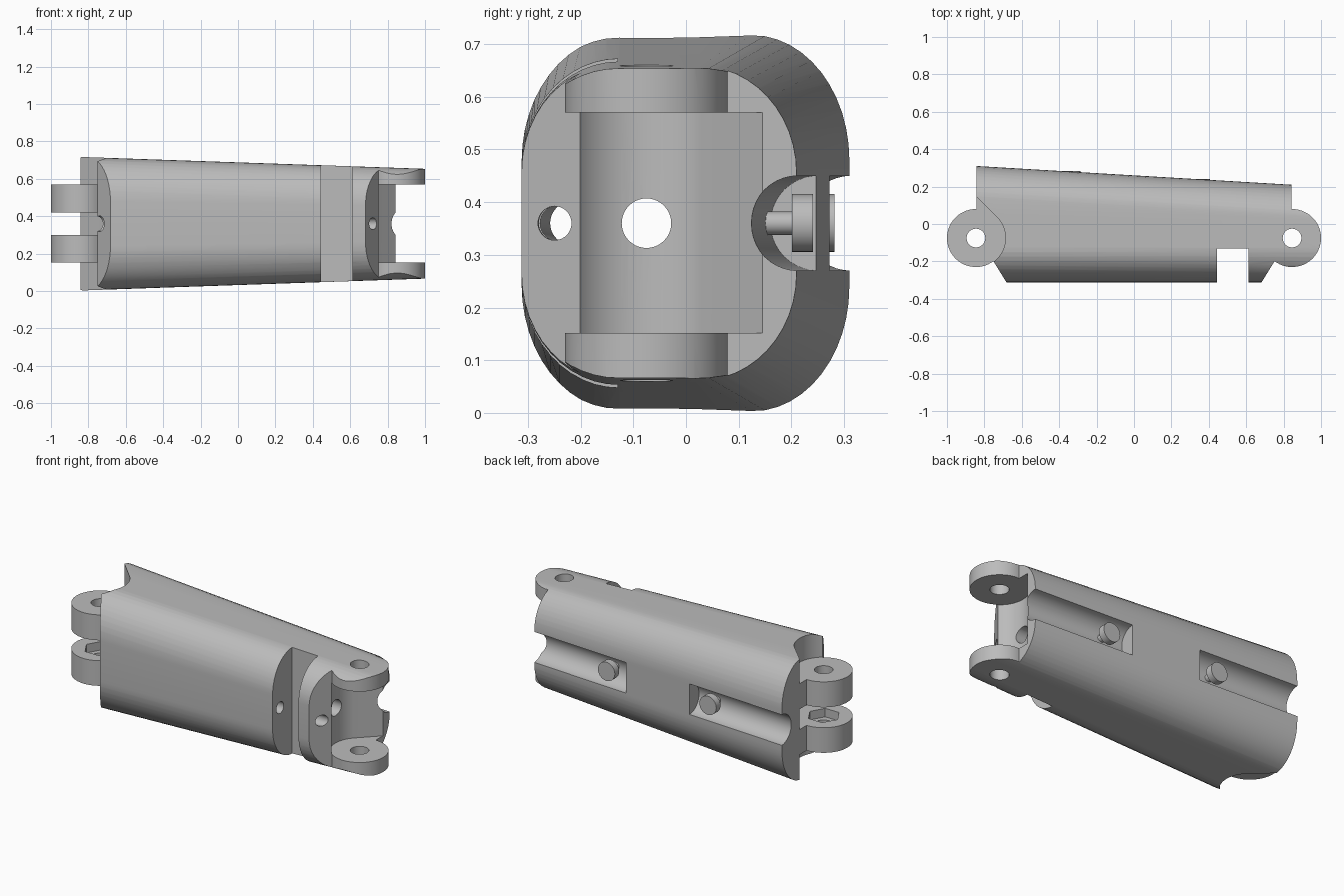
import bpy, bmesh
from math import sin, cos, pi, radians

if "Cube" in bpy.data.objects:
    bpy.data.objects.remove(bpy.data.objects["Cube"])

grey = bpy.data.materials.new("light_grey")
grey.use_nodes = True
grey.diffuse_color = (0.5, 0.5, 0.5, 1)
grey.node_tree.nodes["Principled BSDF"].inputs["Base Color"].default_value = (0.5, 0.5, 0.5, 1)

MID = 0.36                    # height of the long axis
PX, PY = 0.845, -0.075        # hinge pivots at x = +-PX
LUG = 0.155                   # hinge lug radius
SLAB = (0.152, 0.57)          # height range of the middle knuckle


def loft(name, rings):
    """Closed solid through matching rings of points."""
    bm = bmesh.new()
    vs = [[bm.verts.new(p) for p in ring] for ring in rings]
    n = len(vs[0])
    for a, b in zip(vs, vs[1:]):
        for i in range(n):
            j = (i + 1) % n
            bm.faces.new((a[i], a[j], b[j], b[i]))
    bm.faces.new(vs[0])
    bm.faces.new(vs[-1])
    bmesh.ops.recalc_face_normals(bm, faces=bm.faces)
    me = bpy.data.meshes.new(name)
    bm.to_mesh(me)
    bm.free()
    me.materials.append(grey)
    ob = bpy.data.objects.new(name, me)
    bpy.context.collection.objects.link(ob)
    return ob


def prism(name, plan, z0, z1):
    return loft(name, [[(x, y, z) for x, y in plan] for z in (z0, z1)])


def arc(cx, cy, rx, ry, a0, a1, n=12):
    angles = [radians(a0 + (a1 - a0) * i / n) for i in range(n + 1)]
    return [(cx + rx * cos(a), cy + ry * sin(a)) for a in angles]


def circle(cx, cy, r, n=40):
    return arc(cx, cy, r, r, 0, 360 - 360 / n, n - 1)


def mirrored(plan):
    return [(-x, y) for x, y in plan]


def activate(ob):
    bpy.ops.object.select_all(action='DESELECT')
    ob.select_set(True)
    bpy.context.view_layer.objects.active = ob


def boolean(target, tool, op='DIFFERENCE'):
    mod = target.modifiers.new("cut", 'BOOLEAN')
    mod.operation, mod.solver, mod.object = op, 'EXACT', tool
    activate(target)
    bpy.ops.object.modifier_apply(modifier=mod.name)
    bpy.data.objects.remove(tool)


def smooth(ob):
    activate(ob)
    bpy.ops.object.shade_smooth_by_angle(angle=radians(28))


def back(x):
    return 0.26 - 0.0595 * x


# Tapered shell with rounded cross-section
def section(x):
    front, rear, h = -0.312, back(x), 0.328 - 0.0345 * x
    rx, rz = 0.185, 0.22 - 0.02 * x
    pts = []
    for k, (sy, sz) in enumerate(((1, 1), (-1, 1), (-1, -1), (1, -1))):
        cy = rear - rx if sy > 0 else front + rx
        pts += arc(cy, MID + sz * (h - rz), rx, rz, k * 90, k * 90 + 90)
    return [(x, y, z) for y, z in pts]


body = loft("finger_body", [section(-1.1), section(1.1)])

# Plan outline with a hinge lug at each end and chamfered front corners
half = [(0.68, -0.5), (0.68, -0.315)] + arc(PX, PY, LUG, LUG, -127, 90, 36)
half += [(0.842, 0.08), (0.842, 0.5)]
boolean(body, prism("plan", half + mirrored(half)[::-1], -0.5, 1.5), 'INTERSECT')

# Clearance bites for the neighbouring hinges: one in the fork, three around the knuckles
bite = arc(PX, PY, 0.158, 0.158, 135, 240, 20)
bite += [(bite[-1][0], -0.6), (1.3, -0.6), (1.3, bite[0][1] + 1.3 - bite[0][0])]
boolean(body, prism("fork_gap", bite, *SLAB))
for z0, z1 in ((-0.5, SLAB[0]), (0.30, 0.42), (SLAB[1], 1.5)):
    boolean(body, prism("knuckle_gap", mirrored(bite), z0, z1))

# Pivot holes and the hex nut pocket
for s in (-1, 1):
    boolean(body, prism("pivot_hole", circle(s * PX, PY, 0.05), -0.5, 1.5))
boolean(body, prism("nut_pocket", circle(-PX, PY, 0.09, 6), 0.25, 0.36))

# Front notch
notch = [(0.444, -0.6), (0.613, -0.6), (0.613, -0.13), (0.444, -0.13)]
boolean(body, prism("notch", notch, -0.5, 1.5))


# Lengthwise holes: central bore and tendon channel
def bore(y0, r0, y1, r1):
    ends = ((-1.2, y0, r0), (1.2, y1, r1))
    boolean(body, loft("bore", [[(x, p, q) for p, q in circle(y, MID, r)] for x, y, r in ends]))


bore(PY, 0.047, PY, 0.047)
bore(-0.205, 0.045, -0.26, 0.029)


# Round-bottomed grooves along the back
def groove_ring(x):
    c = back(x) + 0.003
    pts = arc(c, MID, 0.09, 0.09, 90, 270, 20)
    pts += [(c + 0.3, MID - 0.09), (c + 0.3, MID + 0.09)]
    return [(x, y, z) for y, z in pts]


for x0, x1 in ((0.217, 1.1), (-1.1, -0.215)):
    boolean(body, loft("groove", [groove_ring(x0), groove_ring(x1)]))
smooth(body)

# Headed pegs standing in the grooves
for name, x in (("upper_peg", 0.35), ("lower_peg", -0.34)):
    y = back(x)
    steps = ((-0.12, 0.022), (-0.038, 0.022), (-0.038, 0.055), (0.002, 0.055))
    smooth(loft(name, [[(p, y + d, q) for p, q in circle(x, MID, r, 28)] for d, r in steps]))
